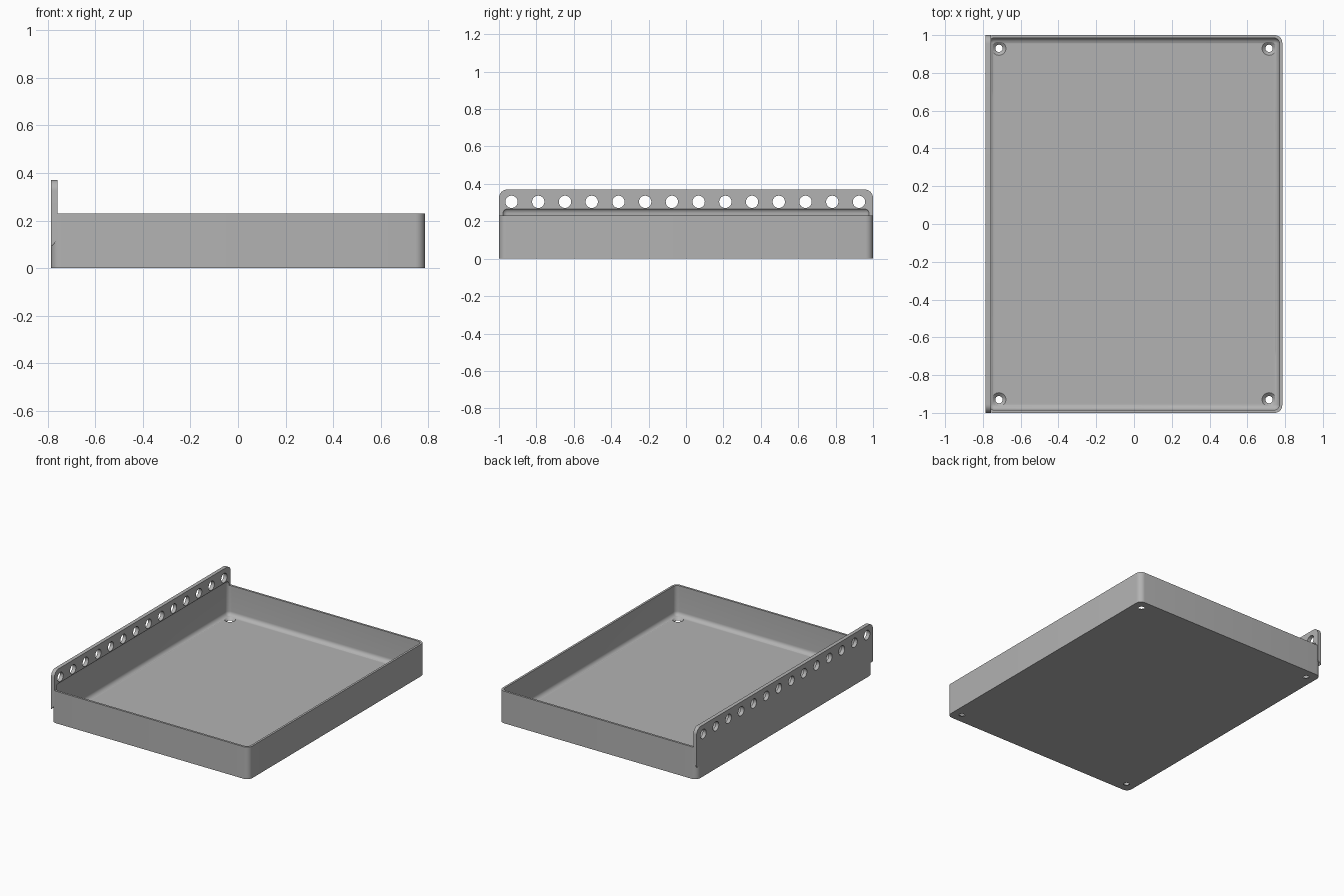
import bpy, bmesh, math
from mathutils import Matrix

if "Cube" in bpy.data.objects:
    bpy.data.objects.remove(bpy.data.objects["Cube"], do_unlink=True)

HX, HY = 0.785, 1.0        # half footprint
RIM, FLANGE_TOP = 0.23, 0.37
WALL, FLOOR = 0.015, 0.016
FLANGE_IN = -HX + 0.027    # inner face of the flange

grey = bpy.data.materials.new("light grey")
grey.use_nodes = True
grey.diffuse_color = (0.45, 0.45, 0.45, 1)
grey.node_tree.nodes["Principled BSDF"].inputs["Base Color"].default_value = grey.diffuse_color


def finish(bm, name):
    bmesh.ops.recalc_face_normals(bm, faces=bm.faces)
    mesh = bpy.data.meshes.new(name)
    bm.to_mesh(mesh)
    bm.free()
    mesh.materials.append(grey)
    obj = bpy.data.objects.new(name, mesh)
    bpy.context.collection.objects.link(obj)
    return obj


def box(name, lo, hi, radius=0, axis=None, pick=None):
    """Box between two corners, rounding edges along an axis (or all edges)."""
    bm = bmesh.new()
    bmesh.ops.create_cube(bm, size=1)
    for v in bm.verts:
        v.co = [lo[i] if v.co[i] < 0 else hi[i] for i in range(3)]
    if radius:
        def chosen(e):
            d = (e.verts[0].co - e.verts[1].co).normalized()
            mid = (e.verts[0].co + e.verts[1].co) / 2
            return (axis is None or abs(d[axis]) > 0.9) and (pick is None or pick(mid))
        bmesh.ops.bevel(bm, geom=[e for e in bm.edges if chosen(e)], offset=radius,
                        segments=8, profile=0.5, affect='EDGES')
    return finish(bm, name)


def cone(bm, r1, r2, depth, matrix):
    bmesh.ops.create_cone(bm, cap_ends=True, segments=32, radius1=r1, radius2=r2,
                          depth=depth, matrix=matrix)


def combine(target, tool, operation):
    mod = target.modifiers.new(operation.title(), 'BOOLEAN')
    mod.operation, mod.object, mod.solver = operation, tool, 'EXACT'
    bpy.context.view_layer.update()
    mesh = bpy.data.meshes.new_from_object(
        target.evaluated_get(bpy.context.evaluated_depsgraph_get()))
    target.modifiers.clear()
    target.data = mesh
    bpy.data.objects.remove(tool, do_unlink=True)


# Tray block with rounded upright corners
tray = box("tray", (-HX, -HY, 0), (HX, HY, RIM), 0.04, axis=2)

# Perforated flange plate, rounded at the top, sloped underneath
flange = box("flange", (-HX, -HY, 0.09), (FLANGE_IN, HY, FLANGE_TOP), 0.045, axis=0,
             pick=lambda m: m.z > 0.3)
for v in flange.data.vertices:
    if v.co.z < 0.1 and v.co.x > -HX + 0.01:
        v.co.z += 0.03
combine(tray, flange, 'UNION')

# Hollow with filleted edges, which also undercuts the flange
hollow = box("hollow_cutter", (-HX + WALL, -HY + WALL, FLOOR),
             (HX - WALL, HY - WALL, 0.272), 0.03)
combine(tray, hollow, 'DIFFERENCE')

# Row of round holes through the flange
bm = bmesh.new()
for i in range(14):
    place = Matrix.Translation((-HX, (i - 6.5) * 0.1429 - 0.004, 0.304))
    cone(bm, 0.033, 0.033, 0.2, place @ Matrix.Rotation(math.pi / 2, 4, 'Y'))
combine(tray, finish(bm, "flange_hole_cutter"), 'DIFFERENCE')

# Countersunk screw holes in the floor corners
for r1, r2, depth, z in ((0.018, 0.018, 0.1, 0), (0.016, 0.038, 0.02, FLOOR - 0.009)):
    bm = bmesh.new()
    for x in (-0.715, 0.715):
        for y in (-0.93, 0.93):
            cone(bm, r1, r2, depth, Matrix.Translation((x, y, z)))
    combine(tray, finish(bm, "screw_hole_cutter"), 'DIFFERENCE')

bpy.ops.object.select_all(action='DESELECT')
tray.select_set(True)
bpy.context.view_layer.objects.active = tray
bpy.ops.object.shade_smooth_by_angle(angle=math.radians(30))
